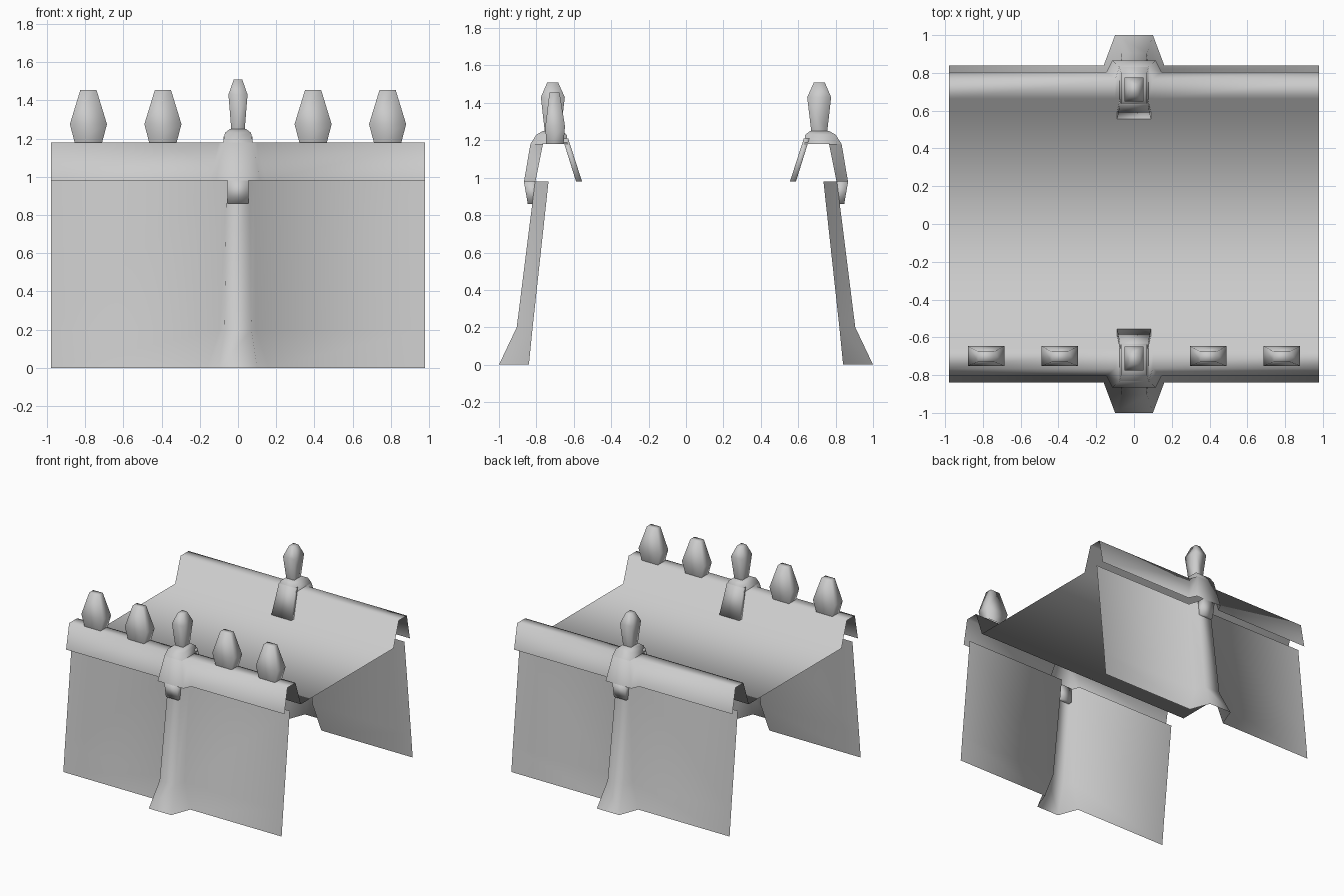
import bpy, bmesh

if "Cube" in bpy.data.objects:
    bpy.data.objects.remove(bpy.data.objects["Cube"])


def finish(name, bm, mirror=False):
    me = bpy.data.meshes.new(name)
    bm.to_mesh(me)
    bm.free()
    for p in me.polygons:
        p.use_smooth = True
    ob = bpy.data.objects.new(name, me)
    bpy.context.collection.objects.link(ob)
    if mirror:  # repeat on the back wall
        m = ob.modifiers.new("Mirror", 'MIRROR')
        m.use_axis = (False, True, False)
        m.use_mirror_merge = False
    return ob


def sheet(name, rows, mirror=False):
    """Open surface through equal-length rows of points."""
    bm = bmesh.new()
    v = [[bm.verts.new(p) for p in row] for row in rows]
    for a, b in zip(v, v[1:]):
        for i in range(len(a) - 1):
            bm.faces.new((a[i], b[i], b[i + 1], a[i + 1]))
    return finish(name, bm, mirror)


def tower(name, rings, cx=0, mirror=False, bottom=False):
    """Stack of rectangles (half width, y front, y back, z)."""
    bm = bmesh.new()
    v = [[bm.verts.new(p) for p in ((cx - w, y0, z), (cx + w, y0, z),
                                    (cx + w, y1, z), (cx - w, y1, z))]
         for w, y0, y1, z in rings]
    for a, b in zip(v, v[1:]):
        for i in range(4):
            j = (i + 1) % 4
            bm.faces.new((a[i], a[j], b[j], b[i]))
    bm.faces.new(v[-1])
    if bottom:
        bm.faces.new(v[0][::-1])
    return finish(name, bm, mirror)


def both_sides(stations):
    """Right-hand stations (outer to inner) mirrored into a full run along x."""
    left = [[(-x, y, z) for x, y, z in row] for row in stations]
    return left + stations[::-1]


# Sloping wall with a buttress in the middle, flared at the foot
heights = (0, 0.2, 0.98)
wall_y = (-0.84, -0.82, -0.735)
buttress_y = (-1.0, -0.905, -0.807)
wall = [list(zip(xs, ys, heights)) for xs, ys in (
    ((0.98, 0.98, 0.98), wall_y),
    ((0.16, 0.095, 0.085), wall_y),
    ((0.10, 0.07, 0.06), buttress_y))]
sheet("wall", both_sides(wall), mirror=True)

# Both parapet copings and the walkway between them, one open sheet
coping = []
for x_lip, x_top, y_lip, y_top in ((0.98, 0.98, -0.805, -0.765),
                                   (0.145, 0.10, -0.805, -0.765),
                                   (0.115, 0.078, -0.866, -0.832)):
    half = [(x_lip, y_lip, 0.98), (x_top, y_top, 1.18),
            (x_top, -0.663, 1.18), (x_lip, -0.594, 0.98)]
    coping.append(half + [(x, -y, z) for x, y, z in half[::-1]])
sheet("coping_and_walkway", both_sides(coping))

# Finial on its stepped base
tower("finial_base", [(0.078, -0.832, -0.63, 1.18), (0.068, -0.80, -0.638, 1.23),
                      (0.042, -0.765, -0.664, 1.25)], mirror=True)
tower("finial", [(0.035, -0.755, -0.67, 1.245), (0.05, -0.776, -0.648, 1.43),
                 (0.022, -0.742, -0.684, 1.51)], mirror=True)

# Bracket under the coping and strap down to the walkway
tower("bracket", [(0.055, -0.846, -0.79, 0.86), (0.055, -0.867, -0.79, 0.98)],
      mirror=True, bottom=True)
tower("inner_strap", [(0.09, -0.588, -0.556, 0.98), (0.075, -0.66, -0.63, 1.21)],
      mirror=True, bottom=True)

# Merlons along the front only
for i, x in enumerate((-0.783, -0.393, 0.393, 0.783)):
    tower(f"merlon_{i + 1}", [(0.072, -0.747, -0.655, 1.18),
                              (0.097, -0.752, -0.647, 1.275),
                              (0.042, -0.73, -0.676, 1.455)], cx=x)
